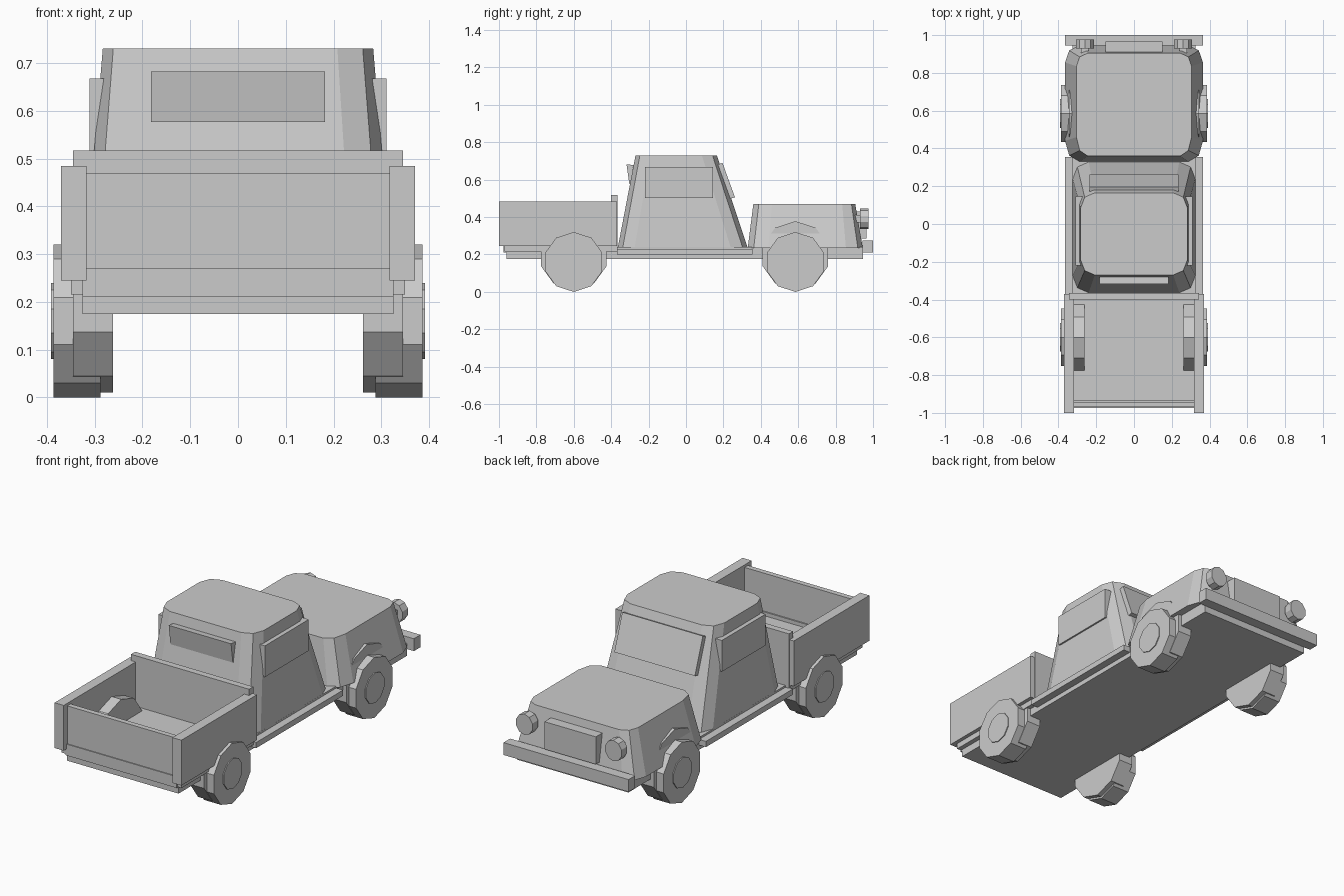
import bpy, bmesh, math
from mathutils import Vector

if "Cube" in bpy.data.objects:
    bpy.data.objects.remove(bpy.data.objects["Cube"])


def make(name, bm):
    bmesh.ops.recalc_face_normals(bm, faces=bm.faces)
    me = bpy.data.meshes.new(name)
    bm.to_mesh(me)
    bm.free()
    ob = bpy.data.objects.new(name, me)
    bpy.context.collection.objects.link(ob)
    return ob


def loft(name, a, b):
    """Closed solid between two matching loops of points."""
    bm = bmesh.new()
    va = [bm.verts.new(p) for p in a]
    vb = [bm.verts.new(p) for p in b]
    n = len(va)
    bm.faces.new(va)
    bm.faces.new(vb)
    for i in range(n):
        j = (i + 1) % n
        bm.faces.new((va[i], va[j], vb[j], vb[i]))
    return make(name, bm)


def box(name, x0, x1, y0, y1, z0, z1):
    return loft(name,
                [(x0, y0, z0), (x1, y0, z0), (x1, y1, z0), (x0, y1, z0)],
                [(x0, y0, z1), (x1, y0, z1), (x1, y1, z1), (x0, y1, z1)])


def rounded(hx, y0, y1, z, cx, cy0, cy1, seg=2):
    """Rectangle outline with faceted round corners."""
    pts = []
    for sx, y, sy, cy, start in ((1, y1, 1, cy1, 0), (-1, y1, 1, cy1, 90),
                                 (-1, y0, -1, cy0, 180), (1, y0, -1, cy0, 270)):
        for k in range(seg + 1):
            t = math.radians(start + 90 * k / seg)
            pts.append((sx * (hx - cx) + cx * math.cos(t),
                        y - sy * cy + cy * math.sin(t), z))
    return pts


def disc(name, x0, x1, y, z, r, n=10):
    """Cylinder along x with a vertex at the top."""
    ring = [(y + r * math.sin(math.tau * i / n), z + r * math.cos(math.tau * i / n))
            for i in range(n)]
    return loft(name, [(x0, *p) for p in ring], [(x1, *p) for p in ring])


def prism(name, profile, hx):
    """Extrude a y-z profile symmetrically along x."""
    return loft(name, [(-hx, *p) for p in profile], [(hx, *p) for p in profile])


# Chassis, bumper and running boards
box("chassis", -.325, .325, -.96, .945, .175, .24)
box("front_bumper", -.365, .365, .945, 1.0, .21, .275)
box("running_boards", -.365, .365, -.37, .355, .20, .23)

# Cab and bonnet
loft("cab", rounded(.325, -.365, .33, .235, .085, .09, .09),
     rounded(.283, -.27, .165, .73, .075, .08, .08))
loft("bonnet", rounded(.365, .33, .945, .235, .075, .11, .09),
     rounded(.305, .36, .905, .47, .06, .10, .07))

# Windows
prism("windscreen", [(.14, .67), (.195, .69), (.262, .505), (.20, .49)], .235)
prism("rear_window", [(-.25, .675), (-.318, .682), (-.303, .577), (-.25, .577)], .182)
for side, s in (("left", -1), ("right", 1)):
    box(side + "_window", *sorted((s * .27, s * .311)), -.22, .145, .503, .668)

# Cargo bed
box("bed_floor", -.35, .35, -.97, -.37, .215, .25)
box("bed_rear_sill", -.325, .325, -.975, -.935, .21, .27)
box("tailgate", -.318, .318, -.97, -.942, .26, .47)
box("headboard", -.345, .345, -.40, -.365, .225, .517)
for side, s in (("left", -1), ("right", 1)):
    box(side + "_bed_side", *sorted((s * .317, s * .37)), -1.0, -.37, .245, .484)

# Wheels, hubs and wheel wells
for side, s in (("left", -1), ("right", 1)):
    for end, y in (("rear", -.60), ("front", .585)):
        tag = end + "_" + side
        disc(tag + "_tyre", s * .288, s * .386, y, .16, .16)
        disc(tag + "_hub", s * .37, s * .391, y, .16, .08)
        disc(tag + "_wheel_well", s * .262, s * .345, y, .194, .184)

# Grille and headlights
box("grille", -.15, .15, .89, .966, .285, .43)
for side, s in (("left", -1), ("right", 1)):
    ring = [(s * .26 + .05 * math.sin(math.tau * i / 10),
             .39 + .055 * math.cos(math.tau * i / 10)) for i in range(10)]
    loft(side + "_headlight", [(x, .93, z) for x, z in ring],
         [(x, .977, z) for x, z in ring])
    # Short stem joining the lamp to the bonnet
    box(side + "_headlight_stem", s * .26 - .02, s * .26 + .02, .87, .94, .37, .41)
